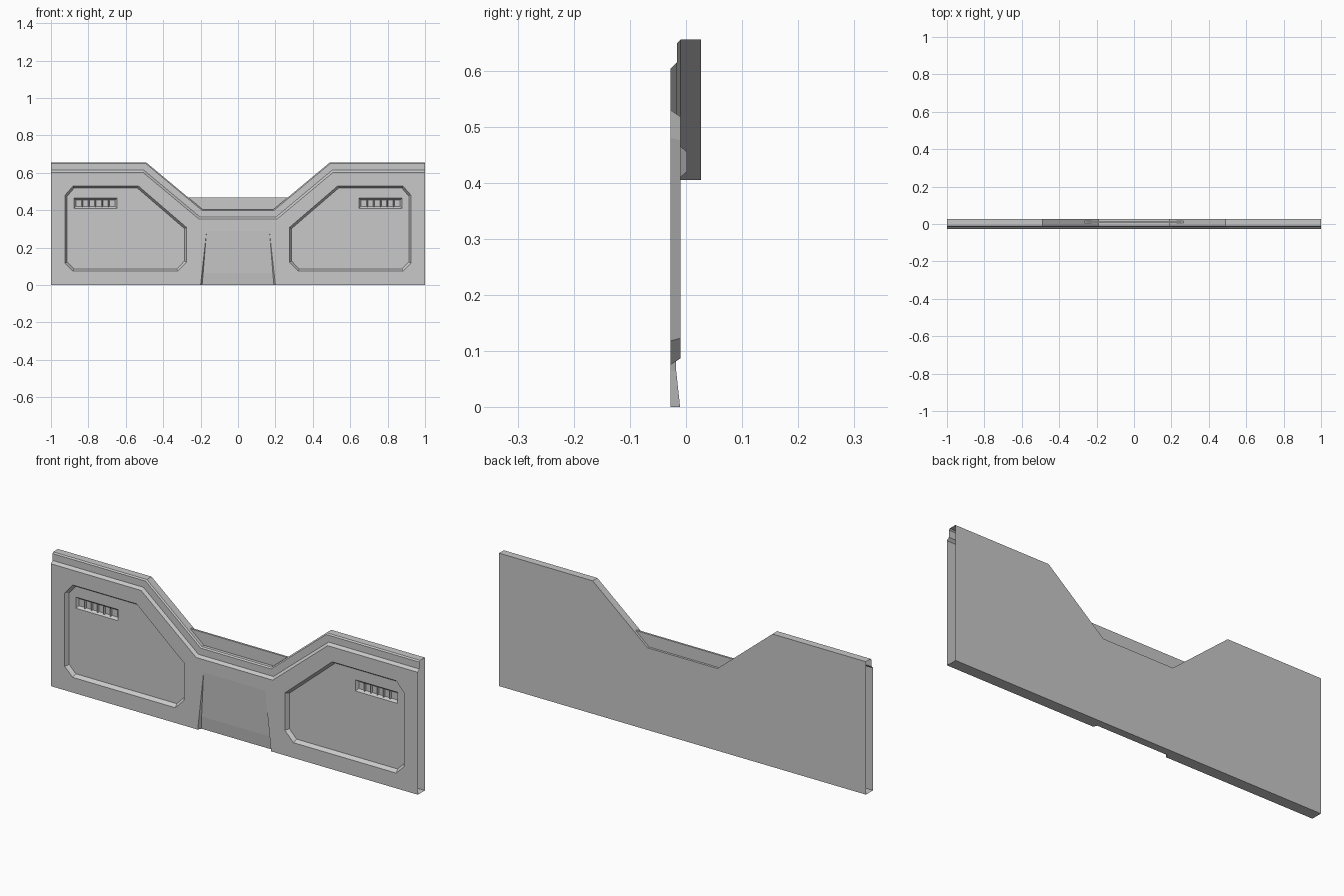
import bpy, bmesh
from mathutils import Vector

cube = bpy.data.objects.get("Cube")
if cube:
    bpy.data.objects.remove(cube, do_unlink=True)

grey = bpy.data.materials.new("light_grey")
grey.use_nodes = True
grey.diffuse_color = (0.58, 0.58, 0.58, 1)
grey.node_tree.nodes["Principled BSDF"].inputs["Base Color"].default_value = (0.58, 0.58, 0.58, 1)

FRONT, BACK, UP, DOWN = (Vector(v) for v in ((0, -1, 0), (0, 1, 0), (0, 0, 1), (0, 0, -1)))
Y_FRONT, Y_PANEL, Y_VENT, Y_BACK = -0.028, -0.01, 0.002, 0.027


def at(points, y):
    """Lift (x, z) points to a depth."""
    return [(x, y, z) for x, z in points]


def strip(a, b, closed=False):
    """Quads between two matching rows of points."""
    n = len(a)
    return [[a[i], a[(i + 1) % n], b[(i + 1) % n], b[i]] for i in range(n if closed else n - 1)]


def inset(points, d):
    """Move each edge of a closed (x, z) outline inwards by d."""
    vs = [Vector(p) for p in points]
    area = sum(p.x * q.y - q.x * p.y for p, q in zip(vs, vs[1:] + vs[:1]))
    s = 1 if area > 0 else -1
    out = []
    for i, p in enumerate(vs):
        e1, e2 = (p - vs[i - 1]).normalized(), (vs[(i + 1) % len(vs)] - p).normalized()
        n1, n2 = Vector((-e1.y, e1.x)) * s, Vector((-e2.y, e2.x)) * s
        out.append(tuple(p + (n1 + n2) * d / (1 + n1.dot(n2))))
    return out


def part(name, faces, direction, loops=()):
    """Object from faces, plus a flat sheet bounded by loops, all turned to a direction."""
    bm = bmesh.new()
    for f in faces:
        bm.faces.new([bm.verts.new(p) for p in f])
    edges = []
    for loop in loops:
        vs = [bm.verts.new(p) for p in loop]
        edges += [bm.edges.new((vs[i - 1], vs[i])) for i in range(len(vs))]
    if edges:
        bmesh.ops.triangle_fill(bm, edges=edges, use_beauty=True, normal=direction)
    bmesh.ops.remove_doubles(bm, verts=bm.verts, dist=0.0001)
    bmesh.ops.dissolve_limit(bm, angle_limit=0.002, verts=bm.verts, edges=bm.edges)
    bm.normal_update()
    for f in bm.faces:
        if f.normal.dot(direction) < 0:
            f.normal_flip()
    mesh = bpy.data.meshes.new(name)
    bm.to_mesh(mesh)
    bm.free()
    mesh.materials.append(grey)
    obj = bpy.data.objects.new(name, mesh)
    bpy.context.collection.objects.link(obj)


def mirrored(points, side):
    return [(x * side, z) for x, z in points]


def top_line(d):
    """Notched upper outline, moved down by d."""
    s = 0.36 * d
    half = [(1, 0.655 - d), (0.49 + s, 0.655 - d), (0.19 + s, 0.405 - d)]
    return [(-x, z) for x, z in half] + half[::-1]


# Outer shell, open at both ends
crown = top_line(0)
part("back_sheet", [], BACK, [at(crown + [(1, 0), (-1, 0)], Y_BACK)])
part("top_cap", strip(at(crown, Y_BACK), at(crown, Y_PANEL)), UP)

# Stepped moulding under the top edge
steps = [(0, Y_PANEL), (0.006, -0.016), (0.04, -0.016), (0.052, Y_FRONT)]
rows = [at(top_line(d), y) for d, y in steps]
part("top_moulding", [f for a, b in zip(rows, rows[1:]) for f in strip(a, b)], FRONT)

# Front sheet with openings for the side panels and the middle recess
opening = [(0.925, 0.48), (0.882, 0.53), (0.533, 0.53), (0.275, 0.308),
           (0.275, 0.123), (0.322, 0.075), (0.882, 0.075), (0.925, 0.118)]
mouth = [(0.2, 0), (0.168, 0.29), (-0.168, 0.29), (-0.2, 0)]
outline = top_line(0.052) + [(1, 0)] + mouth + [(-1, 0)]
part("front_sheet", [], FRONT,
     [at(outline, Y_FRONT)] + [at(mirrored(opening, s), Y_FRONT) for s in (1, -1)])

# Middle recess: sloping floor, steeper foot and tapered cheeks
levels = [(0.168, 0.29, Y_FRONT), (0.186, 0.065, -0.0175), (0.192, 0, -0.0105)]
left = [(x, y, z) for x, z, y in levels]
right = [(-x, y, z) for x, y, z in left]
part("recess_floor", strip(left, right), FRONT)
for s, floor, side in ((1, left, "left"), (-1, right, "right")):
    rim = [(0.168 * s, Y_FRONT, 0.29), (0.193 * s, Y_FRONT, 0.065), (0.2 * s, Y_FRONT, 0)]
    part("recess_cheek_" + side, [[rim[0], floor[1], rim[1]], [rim[1], floor[1], floor[2], rim[2]]], FRONT)

# Bottom sheet, notched at the recess
part("bottom_sheet", [], DOWN, [[
    (-1, Y_BACK, 0), (1, Y_BACK, 0), (1, Y_FRONT, 0), (0.2, Y_FRONT, 0), (0.192, -0.0105, 0),
    (-0.192, -0.0105, 0), (-0.2, Y_FRONT, 0), (-1, Y_FRONT, 0)]])

# Side panels, each with a slatted vent
vent = [(0.647, 0.41), (0.877, 0.41), (0.877, 0.465), (0.647, 0.465)]
for s, side in ((1, "left"), (-1, "right")):
    rim = mirrored(opening, s)
    floor = inset(rim, 0.012)
    hole = mirrored(vent, s)
    well = inset(hole, 0.01)
    part("panel_bevel_" + side, strip(at(rim, Y_FRONT), at(floor, Y_PANEL), True), FRONT)
    part("panel_" + side, [], FRONT, [at(floor, Y_PANEL), at(hole, Y_PANEL)])
    part("vent_" + side, strip(at(hole, Y_PANEL), at(well, Y_VENT), True) + [at(well, Y_VENT)], FRONT)
    slats = []
    for i in range(5):
        x = s * (0.692 + 0.035 * i)
        lines = [[(x + dx, y, z) for z in (0.418, 0.457)]
                 for dx, y in ((-0.004, Y_VENT), (0, -0.008), (0.004, Y_VENT))]
        slats += strip(lines[0], lines[1]) + strip(lines[1], lines[2])
    part("vent_slats_" + side, slats, FRONT)

# Thin bar standing in the notch
bar = [(-0.19, 0.405), (0.19, 0.405), (0.264, 0.467), (-0.264, 0.467)]
part("notch_bar_front", [at(bar, 0.006)], FRONT)
part("notch_bar_back", [at(bar, 0.016)], BACK)
part("notch_bar_top", strip(at(bar[2:], 0.006), at(bar[2:], 0.016)), UP)
